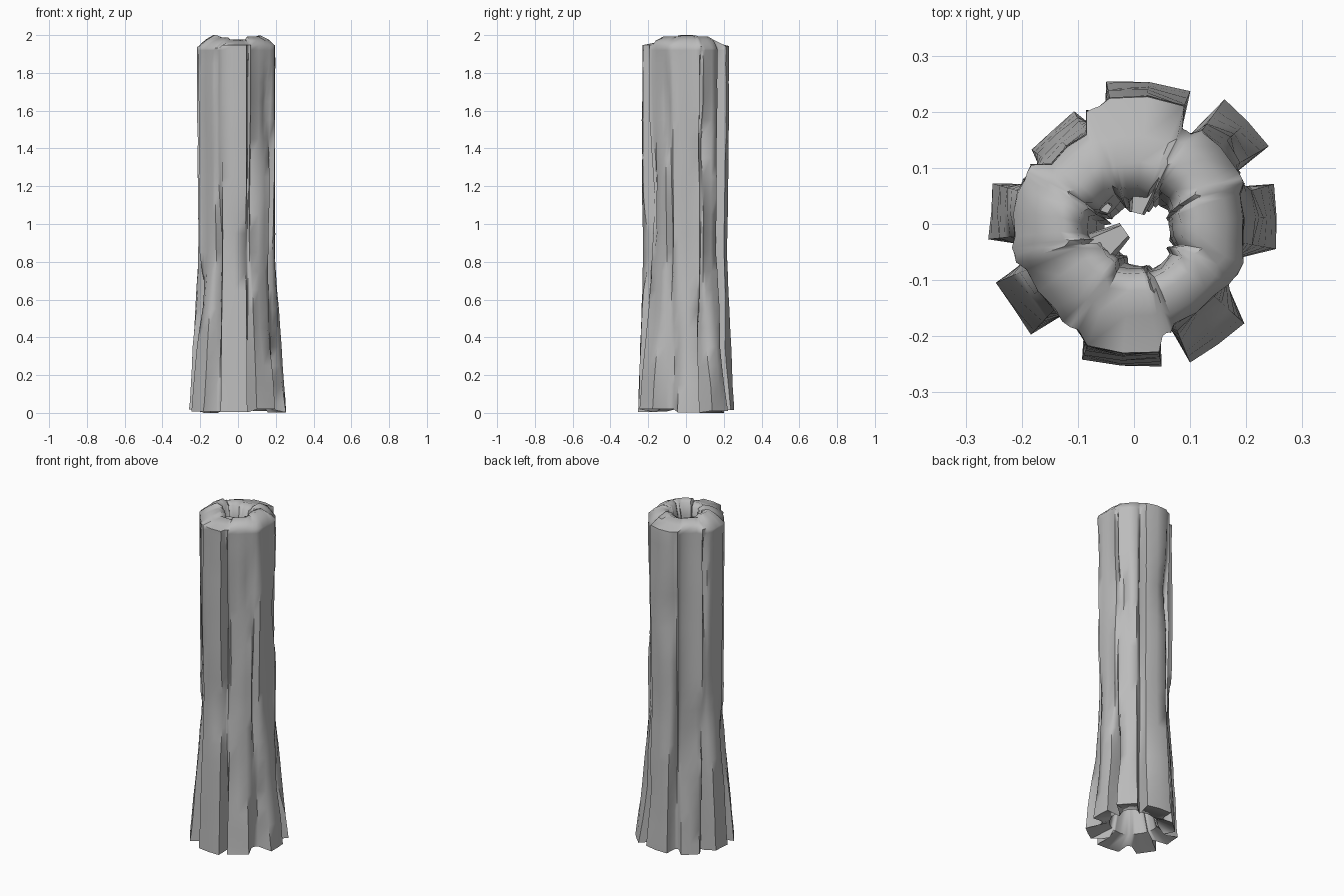
import bpy, bmesh, random
from math import radians, sin, cos, exp

random.seed(4)
cube = bpy.data.objects.get("Cube")
if cube:
    bpy.data.objects.remove(cube)

grey = bpy.data.materials.new("stone grey")
grey.use_nodes = True
colour = (0.5, 0.5, 0.5, 1)
grey.diffuse_color = colour
grey.node_tree.nodes["Principled BSDF"].inputs["Base Color"].default_value = colour

# Vertical ridges: centre angle, half width, foot radius, top radius,
# top radius of the valley that follows
RIDGES = [(3, 13, .26, .198, .212), (42, 12, .273, .205, .19), (84, 17, .262, .226, .216),
          (131, 13, .228, .182, .212), (175, 11, .258, .216, .222), (215, 12, .268, .205, .212),
          (265, 16, .26, .232, .205), (305, 13, .264, .194, .21)]

# Gashes: angle, height, half angle, half length, depth
GASHES = [(277, .85, 7, .16, .04), (290, 1.15, 6, .3, .03), (310, .5, 9, .2, .03),
          (28, 1.4, 8, .16, .05), (25, .36, 7, .14, .05), (333, .8, 9, .3, .025),
          (150, .75, 8, .14, .04), (196, .6, 8, .16, .04), (240, .9, 6, .3, .025),
          (105, 1.45, 8, .16, .03), (60, .3, 8, .2, .035), (345, .3, 7, .2, .03),
          (325, 1.6, 7, .25, .04)]

# Heights of the outer rings, finer near both ends
HEIGHTS = [.0, .06] + [.15 + .1 * i for i in range(18)] + [1.92, 1.95]


def angle_gap(a, b):
    return (a - b + 180) % 360 - 180


def flare(z):
    """One at the foot, zero from mid height upwards."""
    return max(0, 1 - z / .85) ** 1.1


def columns():
    """Angle, foot radius, top radius, crease depth, ridge index."""
    result = []
    for i, (a, w, foot, top, valley) in enumerate(RIDGES):
        for t in (-1, 0, 1):
            result.append((a + t * w, foot - .004 * (t == 0), top, 0, i))
        nxt = RIDGES[(i + 1) % len(RIDGES)]
        gap = (nxt[0] - nxt[1] - a - w) % 360
        for t, crease in ((.3, 0), (.5, .03), (.7, 0)):
            result.append((a + w + t * gap, .19, valley, crease, i))
    return result


def outer_radius(col, z):
    a, foot, top, crease, i = col
    f = flare(z)
    r = top * (1 - f) + foot * f
    r -= .006 * exp(-((z - .85) / .4) ** 2)
    # cracks between ridges open and close along the height
    r -= crease * (.55 + .45 * sin(4 * z + i * 2.3)) * min(1, (1.95 - z) / .15)
    r += .003 * sin(2.3 * z + i * 1.9)
    for ga, gz, gw, gl, depth in GASHES:
        da = angle_gap(a, ga) / gw
        dz = (z - gz) / gl
        r -= depth * exp(-da * da - dz * dz)
    return r + random.uniform(-.002, .002)


def add_ring(bm, points):
    return [bm.verts.new(p) for p in points]


def bridge(bm, lower, upper):
    n = len(lower)
    for i in range(n):
        j = (i + 1) % n
        bm.faces.new((lower[i], lower[j], upper[j], upper[i]))


def finish(bm, name, sharp):
    bmesh.ops.recalc_face_normals(bm, faces=bm.faces)
    mesh = bpy.data.meshes.new(name)
    bm.to_mesh(mesh)
    bm.free()
    obj = bpy.data.objects.new(name, mesh)
    bpy.context.collection.objects.link(obj)
    mesh.materials.append(grey)
    bpy.ops.object.select_all(action='DESELECT')
    bpy.context.view_layer.objects.active = obj
    obj.select_set(True)
    bpy.ops.object.shade_smooth_by_angle(angle=radians(sharp))


# Fluted hollow trunk
cols = columns()
bm = bmesh.new()
rings = []
for z in HEIGHTS:
    pts = []
    for c in cols:
        r = outer_radius(c, z)
        a = radians(c[0])
        lift = .02 * (.5 + .5 * sin(c[4] * 2.4 + 4)) if z == 0 else 0
        drop = .02 * (.5 + .5 * sin(c[4] * 1.7)) if z == HEIGHTS[-1] else 0
        pts.append((r * cos(a), r * sin(a), z + lift - drop))
    rings.append(add_ring(bm, pts))

# Rounded broken rim and irregular bore, from the rim down to the foot:
# radius, height, centre x, centre y, roughness
BORE = [(.165, 1.968, 0, 0, .008), (.12, 1.988, 0, 0, .012),
        (.085, 1.972, 0, -.005, .016), (.07, 1.9, 0, -.01, .014),
        (.06, 1.6, .005, -.015, .014), (.055, 1.1, .01, -.02, .012),
        (.065, .6, .01, -.02, .012), (.095, .2, 0, -.01, .01), (.13, .05, 0, 0, .006)]
for r, z, cx, cy, rough in BORE:
    pts = []
    for c in cols:
        a = radians(c[0])
        rr = r + rough * sin(c[4] * 2.1 + (c[3] > 0)) + random.uniform(-.2, .2) * rough
        h = min(2, z + rough * sin(c[4] * 1.7 + 1))
        pts.append((cx + rr * cos(a), cy + rr * sin(a), h))
    rings.append(add_ring(bm, pts))

for lower, upper in zip(rings, rings[1:]):
    bridge(bm, lower, upper)
bridge(bm, rings[-1], rings[0])
finish(bm, "trunk", 60)


# Splintered ribs inside the bore
def rib(name, angle, reach, low, high, width):
    bm = bmesh.new()
    a = radians(angle)
    section = [(.1, -width), (reach, -width * .4), (reach, width * .4), (.1, width)]
    ends = []
    for z, s in ((low, .6), (high - .1, 1), (high, .7)):
        ends.append(add_ring(bm, [(u * cos(a) - v * s * sin(a),
                                   u * sin(a) + v * s * cos(a), z) for u, v in section]))
    for lower, upper in zip(ends, ends[1:]):
        bridge(bm, lower, upper)
    bm.faces.new(ends[0])
    bm.faces.new(ends[-1])
    finish(bm, name, 30)


rib("inner_rib_back", 75, .02, .5, 1.9, .035)
rib("inner_rib_left", 215, .02, .4, 1.93, .04)
rib("inner_rib_side", 150, .05, .6, 1.85, .025)
